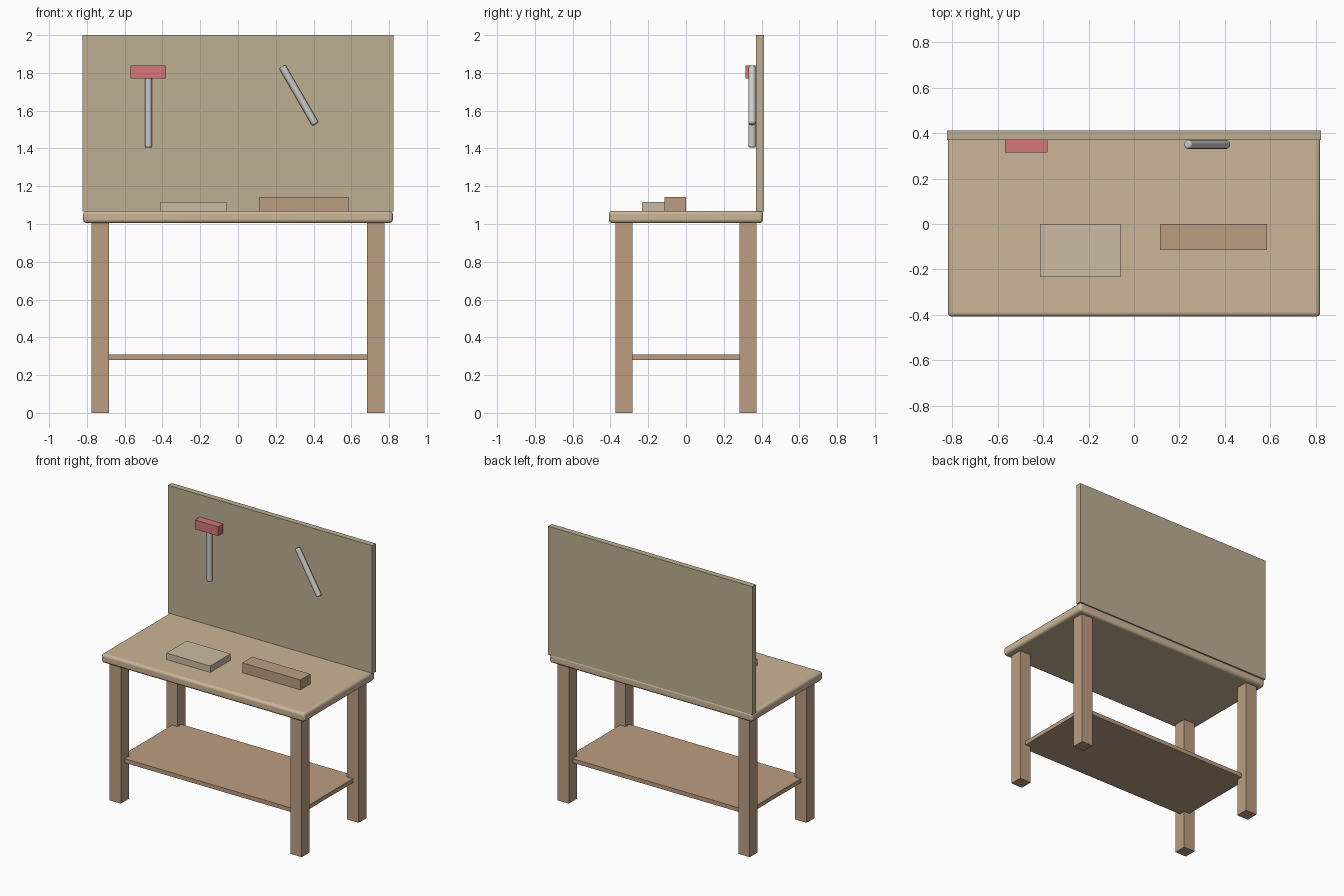
import bpy
import math

if "Cube" in bpy.data.objects:
    bpy.data.objects.remove(bpy.data.objects["Cube"])


def material(name, rgb):
    m = bpy.data.materials.new(name)
    m.diffuse_color = (*rgb, 1)
    m.use_nodes = True
    m.node_tree.nodes["Principled BSDF"].inputs["Base Color"].default_value = m.diffuse_color
    return m


TOP = material("light_wood", (0.60, 0.46, 0.31))
WOOD = material("brown_wood", (0.50, 0.34, 0.22))
BOARD = material("board_wood", (0.52, 0.43, 0.29))
PALE = material("pale_wood", (0.60, 0.50, 0.36))
RED = material("red_paint", (0.68, 0.18, 0.18))


def bevel(obj, width, segments):
    mod = obj.modifiers.new("bevel", 'BEVEL')
    mod.width = width
    mod.segments = segments
    mod.limit_method = 'ANGLE'
    mod.angle_limit = math.radians(50)
    bpy.ops.object.shade_smooth_by_angle(angle=math.radians(35))


def box(name, lo, hi, mat):
    centre = [(a + b) / 2 for a, b in zip(lo, hi)]
    bpy.ops.mesh.primitive_cube_add(size=1, location=centre)
    obj = bpy.context.object
    obj.name = name
    obj.scale = [b - a for a, b in zip(lo, hi)]
    bpy.ops.object.transform_apply(location=False, rotation=False, scale=True)
    obj.data.materials.append(mat)
    return obj


def rod(name, centre, length, tilt=0):
    bpy.ops.mesh.primitive_cylinder_add(vertices=12, radius=0.0195, depth=length,
                                        location=centre, rotation=(0, tilt, 0))
    obj = bpy.context.object
    obj.name = name
    bevel(obj, 0.008, 2)
    return obj


# Worktop with rounded edges
top = box("worktop", (-0.82, -0.408, 1.005), (0.82, 0.408, 1.07), TOP)
bevel(top, 0.018, 3)

# Four square legs
for side, sx in (("left", -1), ("right", 1)):
    for end, sy in (("front", -1), ("back", 1)):
        x, y = sx * 0.73, sy * 0.328
        box(f"{end}_{side}_leg", (x - 0.046, y - 0.046, 0),
            (x + 0.046, y + 0.046, 1.01), WOOD)

# Lower shelf let into the legs
box("shelf", (-0.73, -0.328, 0.28), (0.73, 0.328, 0.31), WOOD)

# Tool board along the back
box("tool_board", (-0.824, 0.37, 1.065), (0.824, 0.412, 2.0), BOARD)

# Timber pieces on the worktop
box("wide_block", (-0.414, -0.234, 1.065), (-0.06, 0.0, 1.117), PALE)
box("long_block", (0.115, -0.115, 1.065), (0.585, 0.0, 1.142), WOOD)

# Hanging hammer
box("hammer_head", (-0.568, 0.314, 1.77), (-0.38, 0.371, 1.838), RED)
rod("hammer_handle", (-0.474, 0.35, 1.592), 0.376)

# Hanging tilted tool rod
rod("tool_rod", (0.322, 0.35, 1.681), 0.352, math.radians(-30))
